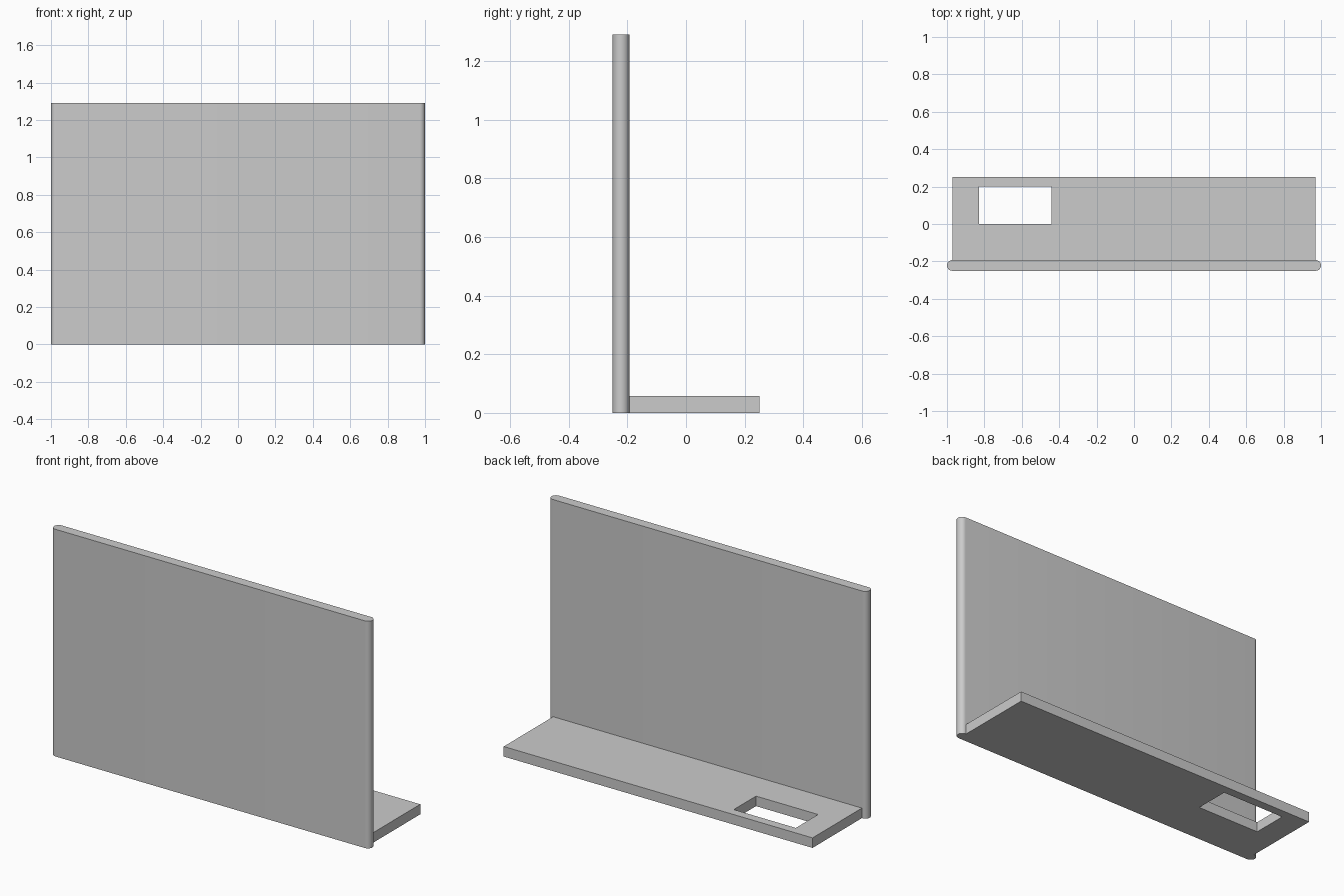
import bpy
import bmesh
import math

cube = bpy.data.objects.get("Cube")
if cube:
    bpy.data.objects.remove(cube, do_unlink=True)

grey = bpy.data.materials.new("light grey")
grey.use_nodes = True
colour = (0.6, 0.6, 0.6, 1)
grey.diffuse_color = colour
grey.node_tree.nodes["Principled BSDF"].inputs["Base Color"].default_value = colour


def extrude_up(name, build_profile, height):
    """Raise flat faces drawn at z = 0 into a solid part."""
    bm = bmesh.new()
    build_profile(bm)
    geom = bmesh.ops.extrude_face_region(bm, geom=bm.faces[:])["geom"]
    tops = [v for v in geom if isinstance(v, bmesh.types.BMVert)]
    bmesh.ops.translate(bm, verts=tops, vec=(0, 0, height))
    bmesh.ops.recalc_face_normals(bm, faces=bm.faces[:])
    mesh = bpy.data.meshes.new(name)
    bm.to_mesh(mesh)
    bm.free()
    mesh.materials.append(grey)
    obj = bpy.data.objects.new(name, mesh)
    bpy.context.collection.objects.link(obj)
    return obj


THICK = 0.057
RADIUS = THICK / 2
PANEL_Y = -0.25 + RADIUS


# Upright panel with fully rounded side edges
def panel_profile(bm):
    steps = 16
    points = []
    for side in (1, -1):
        for i in range(steps + 1):
            a = side * math.pi / 2 * (2 * i / steps - side)
            a = math.pi * i / steps - math.pi / 2 + (0 if side > 0 else math.pi)
            points.append((side * (1 - RADIUS) + RADIUS * math.cos(a),
                           PANEL_Y + RADIUS * math.sin(a), 0))
    bm.faces.new([bm.verts.new(p) for p in points])


panel = extrude_up("upright_panel", panel_profile, 1.29)
bpy.ops.object.select_all(action="DESELECT")
panel.select_set(True)
bpy.context.view_layer.objects.active = panel
bpy.ops.object.shade_smooth_by_angle(angle=math.radians(30))


# Foot plate: a grid of cells with the slot cell left out
def foot_profile(bm):
    xs = (-0.97, -0.83, -0.44, 0.97)
    ys = (-0.25 + THICK, 0, 0.2, 0.25)
    grid = [[bm.verts.new((x, y, 0)) for y in ys] for x in xs]
    for i in range(3):
        for j in range(3):
            if (i, j) != (1, 1):
                bm.faces.new((grid[i][j], grid[i + 1][j],
                              grid[i + 1][j + 1], grid[i][j + 1]))


extrude_up("foot_plate", foot_profile, THICK)
